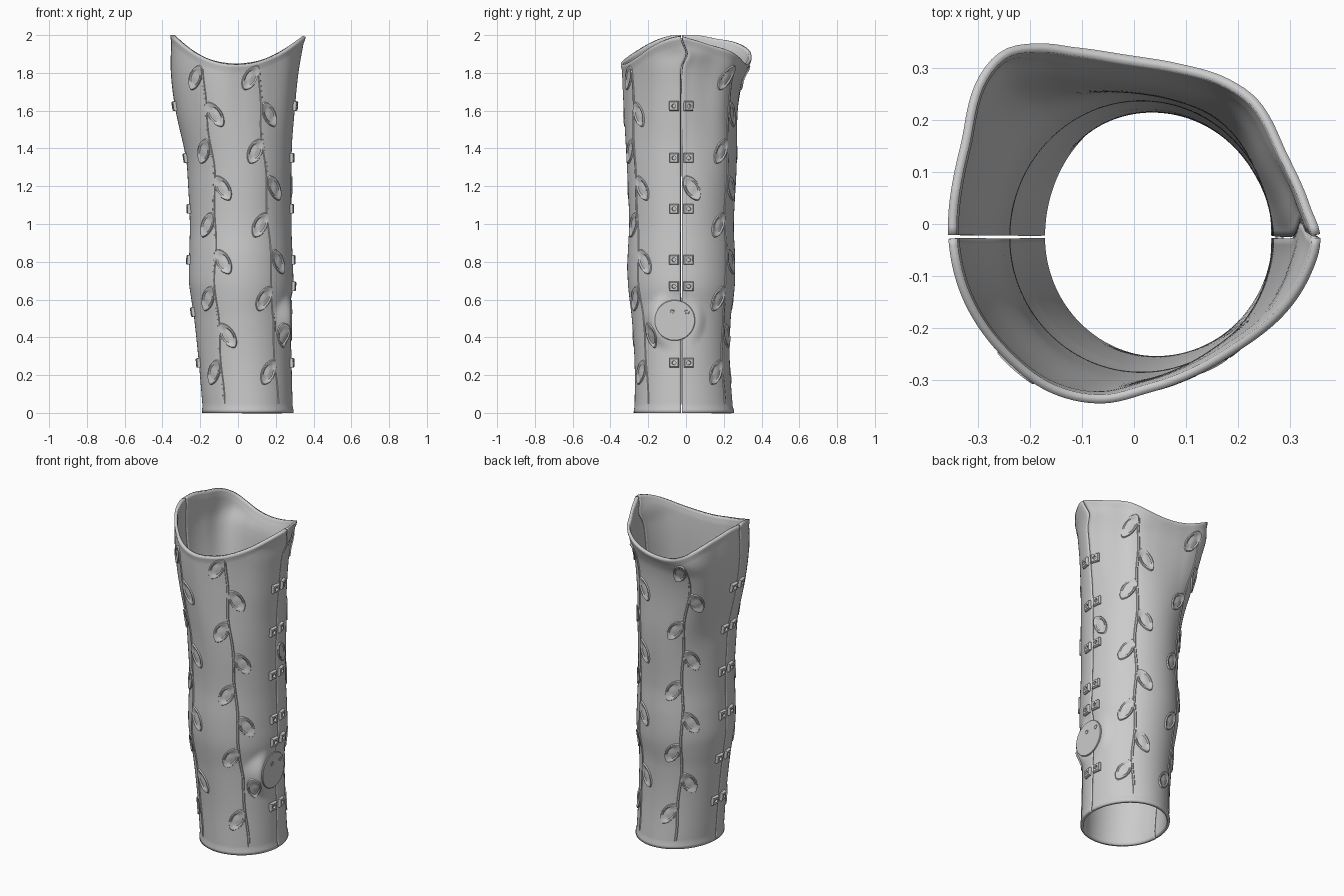
import bpy, math
from math import sin, cos, pi
from mathutils import Vector

if "Cube" in bpy.data.objects:
    bpy.data.objects.remove(bpy.data.objects["Cube"])

CY = -0.025  # y of both side seams

# silhouettes as (z, value)
LEFT = [(0, -.185), (.26, -.207), (.5, -.232), (.6, -.247), (.7, -.26), (.85, -.258), (1, -.255),
        (1.2, -.264), (1.35, -.276), (1.6, -.33), (1.8, -.355), (2, -.352)]
RIGHT = [(0, .29), (.3, .283), (.55, .28), (.67, .293), (.8, .29), (1, .283), (1.4, .285),
         (1.6, .30), (1.8, .32), (2, .355)]
FRONT = [(0, -.272), (.26, -.272), (.5, -.287), (.68, -.307), (.82, -.309), (1, -.301), (1.2, -.308),
         (1.6, -.33), (1.85, -.34), (2, -.34)]
BACK = [(0, .25), (.26, .232), (.5, .237), (.67, .258), (.82, .26), (1, .253), (1.35, .272),
        (1.6, .28), (1.75, .30), (1.85, .338), (2, .345)]
# outline of the upper rim, counter-clockwise from the right seam
RIM = [(.357, -.025), (.34, .03), (.3, .13), (.25, .235), (.2, .275), (.1, .31), (0, .328), (-.1, .34),
       (-.18, .345), (-.25, .33), (-.3, .275), (-.333, .15), (-.357, -.025), (-.325, -.15), (-.25, -.25),
       (-.15, -.32), (-.05, -.34), (.05, -.318), (.2, -.25), (.3, -.17), (.34, -.1)]


def interp(keys, z):
    z = max(keys[0][0], min(keys[-1][0], z))
    n = len(keys)
    i = next(k for k in range(n - 1) if z <= keys[k + 1][0])
    def slope(k):
        a, b = keys[max(k - 1, 0)], keys[min(k + 1, n - 1)]
        return (b[1] - a[1]) / (b[0] - a[0])
    (z0, a), (z1, b) = keys[i], keys[i + 1]
    h = z1 - z0
    t = (z - z0) / h
    return (a * (2*t**3 - 3*t*t + 1) + b * (3*t*t - 2*t**3)
            + h * slope(i) * (t**3 - 2*t*t + t) + h * slope(i + 1) * (t**3 - t*t))


def smooth(a, b, x):
    t = max(0, min(1, (x - a) / (b - a)))
    return t * t * (3 - 2 * t)


polar = []
for x, y in RIM:
    u, v = x / .357, (y - CY) / (.37 if y > CY else .315)
    polar.append((math.atan2(v, u) % (2 * pi), math.hypot(u, v)))
polar.sort()
polar = [(a - 2*pi, r) for a, r in polar[-3:]] + polar + [(a + 2*pi, r) for a, r in polar[:3]]

DISC_Y, DISC_Z, DISC_R, DISC_X = -.06, .49, .108, .28


def surf(th, z):
    """Point on the outer skin at angle th and height z."""
    t = smooth(1.15, 1.85, z)
    r = 1 + t * (interp(polar, th % (2 * pi)) - 1)
    l, rt = interp(LEFT, z), interp(RIGHT, z)
    u, v = r * cos(th), r * sin(th)
    x = (l + rt) / 2 + (rt - l) / 2 * u
    y = CY + v * (interp(BACK, z) - CY if v > 0 else CY - interp(FRONT, z))
    if cos(th) > 0:
        # jog of the right seam, and flat seat under the round disc
        y += .03 * cos(th)**10 * math.exp(-((z - 1.9) / .05)**2)
        d = math.hypot(y - DISC_Y, z - DISC_Z)
        x += (DISC_X - x) * smooth(.17, DISC_R, d) if d < .17 else 0
    return Vector((x, y, z))


def frame(th, z):
    """Point, unit sideways tangent, outward normal and sideways speed."""
    p = surf(th, z)
    du = surf(th + .01, z) - surf(th - .01, z)
    dv = surf(th, z + .01) - surf(th, z - .01)
    return p, du.normalized(), du.cross(dv).normalized(), du.length / .02


def lift(th, z, h):
    p, _, n, _ = frame(th, z)
    return p + n * h


def make(name, verts, faces, angle=40):
    me = bpy.data.meshes.new(name)
    me.from_pydata([tuple(v) for v in verts], [], faces)
    ob = bpy.data.objects.new(name, me)
    bpy.context.collection.objects.link(ob)
    bpy.ops.object.select_all(action='DESELECT')
    ob.select_set(True)
    bpy.context.view_layer.objects.active = ob
    bpy.ops.object.shade_smooth_by_angle(angle=math.radians(angle))
    return ob


def bridge(rings, verts, faces, cap=True):
    """Add closed rings of equal size, joined in order and capped at the end."""
    b, n = len(verts), len(rings[0])
    for r in rings:
        verts.extend(r)
    for k in range(len(rings) - 1):
        for i in range(n):
            j = (i + 1) % n
            faces.append((b + k*n + i, b + k*n + j, b + (k+1)*n + j, b + (k+1)*n + i))
    if cap:
        faces.append(tuple(b + (len(rings) - 1)*n + i for i in range(n)))


# two shell halves, split along the side seams
def shell(name, a0, a1, nu=72, nv=110):
    verts, faces = [], []
    for i in range(nu + 1):
        th = a0 + (a1 - a0) * i / nu
        top = 1.845 + .155 * min(1, abs(surf(th, 1.92).x / .35))**2.1
        for j in range(nv + 1):
            z = top * j / nv
            bead = .005 * (smooth(.03, .012, z) if z < .03 else 0) + .005 * smooth(top - .035, top - .012, z)
            verts.append(lift(th, z, bead))
            verts[-1].z = z
    for i in range(nu):
        for j in range(nv):
            a = i * (nv + 1) + j
            faces.append((a, a + nv + 1, a + nv + 2, a + 1))
    ob = make(name, verts, faces)
    m = ob.modifiers.new("wall", 'SOLIDIFY')
    m.thickness, m.offset = .017, -1


GAP = .011
shell("back_shell", GAP, pi - GAP)
shell("front_shell", pi + GAP, 2 * pi - GAP)


# embossed leaf: raised rim round a shallow dish
def leaf(th, z, side, verts, faces):
    speed = frame(th, z)[3]
    ax = Vector((-side * .5, .866))
    ay = Vector((-ax.y, ax.x))
    rings = []
    for s, h in ((1, -.004), (.9, .007), (.76, .007), (.62, .001), (.3, .002), (.05, .004)):
        ring = []
        for k in range(24):
            a = 2 * pi * k / 24
            q = ax * (.077 * s * cos(a)) + ay * (.042 * s * sin(a) * (1 - .25 * abs(cos(a))**3))
            ring.append(lift(th + q.x / speed, z + q.y, h))
        rings.append(ring)
    bridge(rings, verts, faces)


# four vines: (name, angle at the top, angle at the bottom)
VINES = [("front_right_vine", -65, -46), ("front_left_vine", -119, -122),
         ("back_right_vine", 55, 58), ("back_left_vine", 122, 120)]
for name, top, bot in VINES:
    verts, faces = [], []
    angle = lambda z: math.radians(bot + (top - bot) * z / 1.85) + .02 * sin(z * 2 * pi / .39)
    n = 90
    for i in range(n + 1):
        z = .05 + 1.77 * i / n
        sp = frame(angle(z), z)[3]
        for off, h in ((-.009, -.003), (-.004, .004), (.004, .004), (.009, -.003)):
            verts.append(lift(angle(z) + off / sp, z, h))
    for i in range(n):
        for k in range(3):
            a = 4 * i + k
            faces.append((a, a + 1, a + 5, a + 4))
    for k in range(9):
        z, side = 1.775 - .195 * k, (-1 if k % 2 == 0 else 1)
        th = angle(z)
        leaf(th + side * .05 / frame(th, z)[3], z, side, verts, faces)
    if name == "back_right_vine":
        leaf(.2, 1.19, 1, verts, faces)
    make(name, verts, faces)


# square lacing lugs with a round eyelet, in pairs along each seam
def lug(th, z, verts, faces):
    p, t, n, _ = frame(th, z)
    up = n.cross(t)
    def ring(size, h, square):
        out = []
        for k in range(16):
            a = 2 * pi * (k + .0) / 16
            f = 1 / max(abs(cos(a)), abs(sin(a))) if square else 1
            out.append(p + (t * cos(a) + up * sin(a)) * size * f + n * h)
        return out
    bridge([ring(.026, -.01, True), ring(.025, .009, True), ring(.021, .015, True),
            ring(.011, .015, False), ring(.010, .002, False)], verts, faces)


for name, base, heights in (("right_lugs", 0, (1.625, 1.35, 1.08, .81, .67, .265)),
                            ("left_lugs", pi, (1.625, 1.35, 1.08, .81, .535, .265))):
    verts, faces = [], []
    for z in heights:
        for s in (-1, 1):
            th = base + s * .038 / frame(base, z)[3]
            lug(th, z, verts, faces)
    make(name, verts, faces, 30)

# flat round disc over the right seam
verts, faces = [], []
def circle(y, z, r, x, n):
    return [Vector((x, y + r * cos(2*pi*k/n), z + r * sin(2*pi*k/n))) for k in range(n)]
bridge([circle(DISC_Y, DISC_Z, r, x, 64) for r, x in
        ((DISC_R - .004, .272), (DISC_R, .275), (DISC_R, .284), (DISC_R - .003, .287))], verts, faces)
make("round_disc", verts, faces, 30)

# two eyelets on the disc
verts, faces = [], []
for y in (-.073, .005):
    bridge([circle(y, .535, r, x, 20) for r, x in
            ((.013, .286), (.012, .289), (.009, .289), (.008, .2875))], verts, faces)
make("disc_eyelets", verts, faces, 30)
